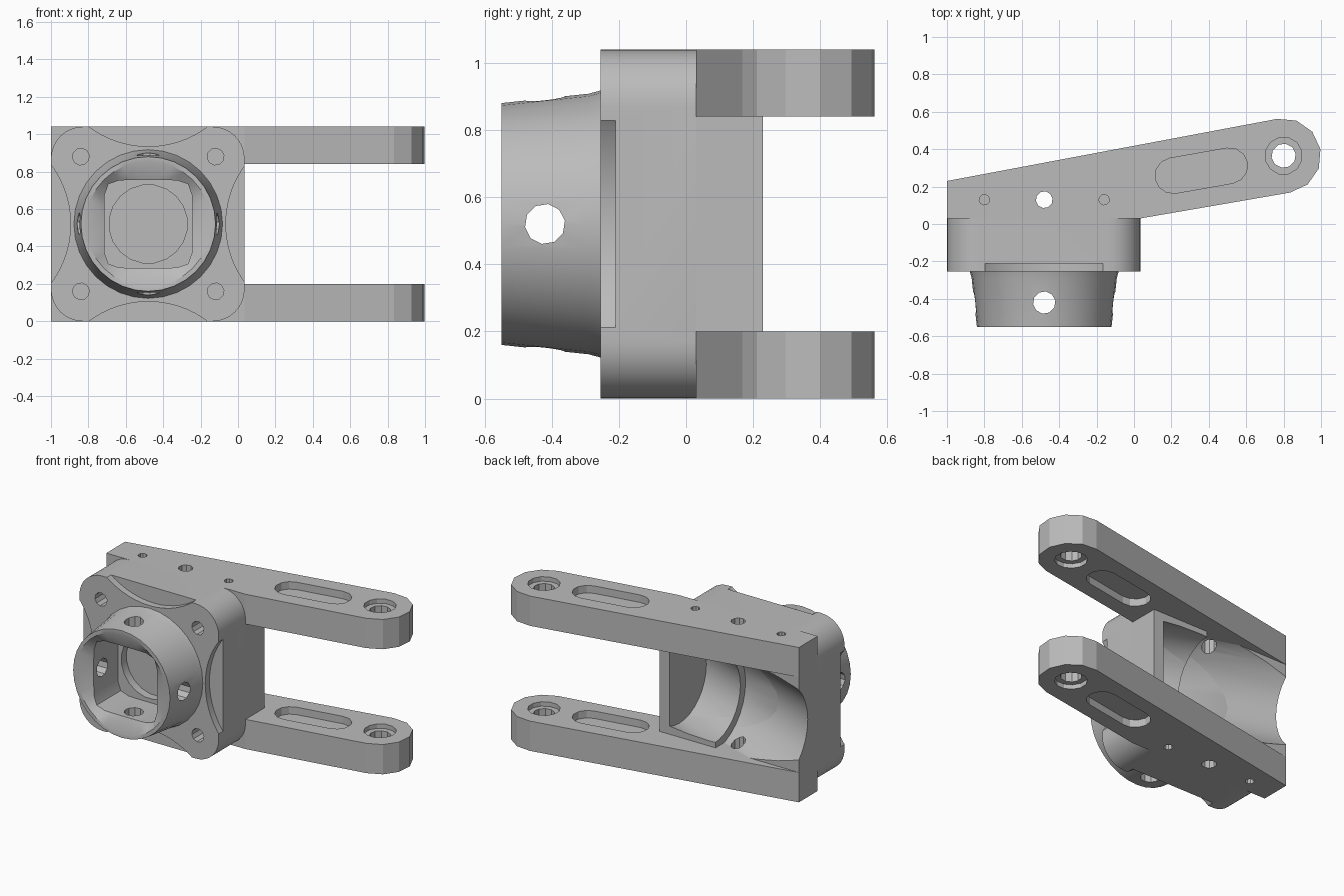
import bpy, bmesh
from math import sin, cos, pi, radians, tan
from mathutils import Vector

if "Cube" in bpy.data.objects:
    bpy.data.objects.remove(bpy.data.objects["Cube"])

gray = bpy.data.materials.new("plain gray")
gray.use_nodes = True
gray.diffuse_color = (0.5, 0.5, 0.5, 1)
gray.node_tree.nodes["Principled BSDF"].inputs["Base Color"].default_value = (0.5, 0.5, 0.5, 1)

CX, CZ = -0.48, 0.52          # axis of the socket
TILT = radians(10)            # slope of the arms


def make(name, bm):
    bmesh.ops.recalc_face_normals(bm, faces=bm.faces)
    mesh = bpy.data.meshes.new(name)
    bm.to_mesh(mesh)
    bm.free()
    mesh.materials.append(gray)
    ob = bpy.data.objects.new(name, mesh)
    bpy.context.scene.collection.objects.link(ob)
    return ob


def prism(name, points, direction):
    """Closed outline pushed along a direction."""
    bm = bmesh.new()
    face = bm.faces.new([bm.verts.new(p) for p in points])
    res = bmesh.ops.extrude_face_region(bm, geom=[face])
    moved = [g for g in res["geom"] if isinstance(g, bmesh.types.BMVert)]
    bmesh.ops.translate(bm, verts=moved, vec=direction)
    return make(name, bm)


def rod(start, direction, r, n=16):
    """Cylindrical cutter from a start point along a direction."""
    d = Vector(direction)
    u = d.orthogonal().normalized()
    v = d.normalized().cross(u)
    pts = [Vector(start) + r * (cos(2 * pi * i / n) * u + sin(2 * pi * i / n) * v) for i in range(n)]
    return prism("cutter", pts, d)


def cut(ob, cutters):
    """Subtract the cutters one by one, then delete them."""
    for c in cutters:
        c.hide_render = True
        mod = ob.modifiers.new("cut", "BOOLEAN")
        mod.operation = "DIFFERENCE"
        mod.solver = "EXACT"
        mod.object = c
    bpy.context.view_layer.update()
    dg = bpy.context.evaluated_depsgraph_get()
    mesh = bpy.data.meshes.new_from_object(ob.evaluated_get(dg))
    ob.modifiers.clear()
    ob.data = mesh
    for c in cutters:
        bpy.data.objects.remove(c)


def smooth(ob, angle):
    bpy.ops.object.select_all(action="DESELECT")
    ob.select_set(True)
    bpy.context.view_layer.objects.active = ob
    bpy.ops.object.shade_smooth_by_angle(angle=radians(angle))


def cavity():
    """Slanted stepped bore opening at the back and the right-hand end."""
    def axis(x):
        return Vector((x, 0.25 - tan(radians(20)) * (x + 0.38), CZ))
    return [rod_sheared(axis(a), axis(b), r) for a, b, r in ((-1.1, -0.38, 0.34), (-0.5, -0.04, 0.285))]


def rod_sheared(a, b, r, n=32):
    pts = [a + Vector((0, r * cos(2 * pi * i / n), r * sin(2 * pi * i / n))) for i in range(n)]
    return prism("cutter", pts, b - a)


def arc(cx, cy, r, start, end, n):
    return [(cx + r * cos(radians(start + (end - start) * i / n)),
             cy + r * sin(radians(start + (end - start) * i / n))) for i in range(n + 1)]


# Two fork arms with end bores, shallow slots and screw holes
outline = [(-1, 0.23), (-1, 0.03), (0.035, 0.03)] + arc(0.8, 0.365, 0.2, -80, 100, 6)
slot = arc(0.155, 0, 0.095, -90, 90, 6) + arc(-0.155, 0, 0.095, 90, 270, 6)
slot = [(0.36 + x * cos(TILT) - y * sin(TILT), 0.285 + x * sin(TILT) + y * cos(TILT)) for x, y in slot]
for name, z, out in (("lower_arm", 0, -1), ("upper_arm", 0.84, 1)):
    arm = prism(name, [(x, y, z) for x, y in outline], (0, 0, 0.2))
    tools = [rod((0.8, 0.365, z - 0.1), (0, 0, 0.4), 0.065, 10),
             rod((CX, 0.13, z - 0.1), (0, 0, 0.4), 0.045, 10)]
    for face, side in ((z, -1), (z + 0.2, 1)):
        tools.append(rod((0.8, 0.365, face - side * 0.03), (0, 0, side * 0.1), 0.1, 12))
        tools.append(prism("cutter", [(x, y, face - side * 0.05) for x, y in slot], (0, 0, side * 0.1)))
    outer = z + 0.2 if out > 0 else z
    for x in (-0.8, -0.16):
        tools.append(rod((x, 0.13, outer - out * 0.15), (0, 0, out * 0.3), 0.028, 10))
    cut(arm, tools)

# Rear block between the arms, hollowed by the cavity
block = prism("rear_block", [(-1, 0.03, 0.2), (0.035, 0.03, 0.2), (0.035, 0.03, 0.84), (-1, 0.03, 0.84)],
              (0, 0.2, 0))
cut(block, cavity() + [rod((CX, 0.13, 0), (0, 0, 1.04), 0.045, 10)])
smooth(block, 25)

# Rounded flange with scalloped front layer and four screw holes
R = 0.17
corners = [(0.035 - R, R, -90), (0.035 - R, 1.04 - R, 0), (-1 + R, 1.04 - R, 90), (-1 + R, R, 180)]
rounded = [p for x, z, a in corners for p in arc(x, z, R, a, a + 90, 8)]
flange = prism("flange", [(x, -0.255, z) for x, z in rounded], (0, 0.285, 0))
tools = cavity()
for dx, dz in ((1, 0), (-1, 0), (0, 1), (0, -1)):
    tools.append(rod((CX + dx * 0.945, -0.4, CZ + dz * 0.945), (0, 0.19, 0), 0.53, 64))
for x in (-0.84, -0.12):
    for z in (0.16, 0.88):
        tools.append(rod((x, -0.4, z), (0, 0.27, 0), 0.045, 10))
tools.append(rod((CX, -0.4, CZ), (0, 0.2, 0), 0.21, 20))
cut(flange, tools)
smooth(flange, 25)


# Round socket tube whose bore blends into a rounded square
def ring(y, r, power):
    pts = []
    for i in range(32):
        c, s = cos(2 * pi * i / 32), sin(2 * pi * i / 32)
        k = r / (abs(c) ** power + abs(s) ** power) ** (1 / power)
        pts.append((CX + k * c, y, CZ + k * s))
    return pts


bm = bmesh.new()
rings = [[bm.verts.new(p) for p in ring(*spec)] for spec in (
    (-0.245, 0.4, 2), (-0.29, 0.388, 2), (-0.55, 0.36, 2),
    (-0.55, 0.335, 2), (-0.51, 0.235, 7), (-0.245, 0.235, 7))]
for a, b in zip(rings, rings[1:] + rings[:1]):
    for i in range(32):
        j = (i + 1) % 32
        bm.faces.new((a[i], a[j], b[j], b[i]))
tube = make("socket_tube", bm)
cut(tube, [rod((CX - 0.6, -0.42, CZ), (1.2, 0, 0), 0.06, 10),
           rod((CX, -0.42, CZ - 0.6), (0, 0, 1.2), 0.06, 10)])
smooth(tube, 30)
